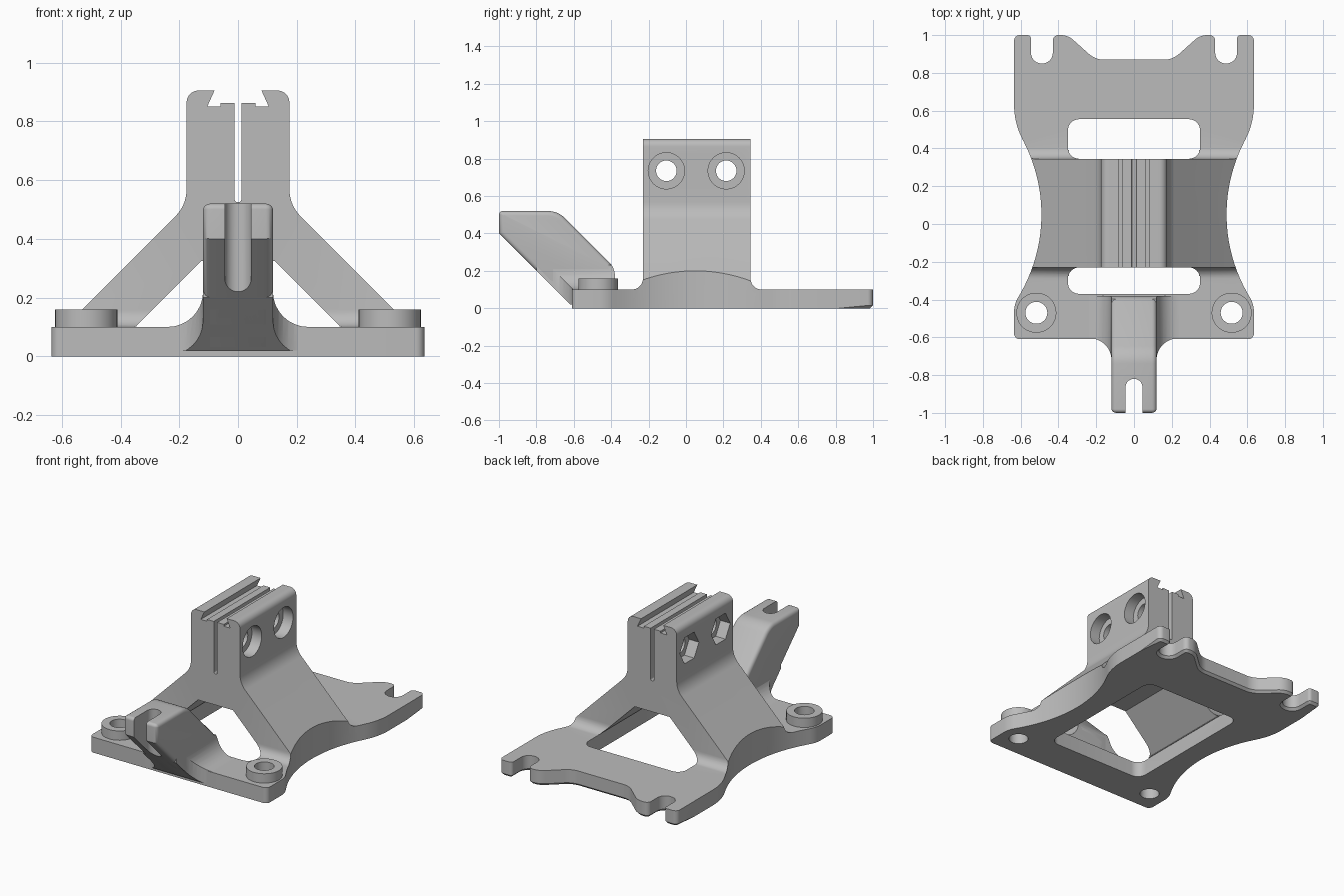
import bpy, bmesh, math
from mathutils import Vector

if "Cube" in bpy.data.objects:
    bpy.data.objects.remove(bpy.data.objects["Cube"])

grey = bpy.data.materials.new("plain_grey")
grey.use_nodes = True
COLOUR = (0.5, 0.5, 0.5, 1)
grey.diffuse_color = COLOUR
grey.node_tree.nodes["Principled BSDF"].inputs["Base Color"].default_value = COLOUR


def rounded(points, steps=8):
    """Closed outline; a third value in a point is its corner radius."""
    out = []
    for i, p in enumerate(points):
        c = Vector(p[:2])
        if len(p) < 3:
            out.append(c)
            continue
        u = (Vector(points[i - 1][:2]) - c).normalized()
        v = (Vector(points[(i + 1) % len(points)][:2]) - c).normalized()
        half = u.angle(v) / 2
        centre = c + (u + v).normalized() * p[2] / math.sin(half)
        a = c + u * p[2] / math.tan(half) - centre
        b = c + v * p[2] / math.tan(half) - centre
        start = math.atan2(a.y, a.x)
        turn = math.atan2(a.x * b.y - a.y * b.x, a.dot(b))
        for k in range(steps + 1):
            t = start + turn * k / steps
            out.append(centre + p[2] * Vector((math.cos(t), math.sin(t))))
    return out


def mirrored(points):
    return points + [(-p[0], *p[1:]) for p in reversed(points)]


def circle(x, y, r, sides=40):
    return [(x + r * math.cos(math.tau * k / sides), y + r * math.sin(math.tau * k / sides))
            for k in range(sides)]


def prism(name, outline, axis, lo, hi, pick=None, bevel=0.0, segments=1):
    """Extrude an outline along an axis; bevel the edges chosen by pick."""
    place = {"x": lambda a, b, d: (d, a, b),
             "y": lambda a, b, d: (a, d, b),
             "z": lambda a, b, d: (a, b, d)}[axis]
    bm = bmesh.new()
    base = bm.faces.new([bm.verts.new(place(p[0], p[1], lo)) for p in rounded(outline)])
    top = bmesh.ops.extrude_face_region(bm, geom=[base], use_keep_orig=True)["geom"]
    shift = Vector(place(0, 0, hi - lo))
    bmesh.ops.translate(bm, vec=shift, verts=[g for g in top if isinstance(g, bmesh.types.BMVert)])
    bmesh.ops.recalc_face_normals(bm, faces=bm.faces)
    if pick:
        bmesh.ops.bevel(bm, geom=[e for e in bm.edges if pick(e)], offset=bevel,
                        segments=segments, profile=0.5, affect="EDGES", clamp_overlap=False)
    mesh = bpy.data.meshes.new(name)
    bm.to_mesh(mesh)
    bm.free()
    mesh.materials.append(grey)
    obj = bpy.data.objects.new(name, mesh)
    bpy.context.collection.objects.link(obj)
    return obj


def combine(target, tool, operation="DIFFERENCE"):
    mod = target.modifiers.new("combine", "BOOLEAN")
    mod.operation, mod.object, mod.solver = operation, tool, "EXACT"
    bpy.context.view_layer.objects.active = target
    bpy.ops.object.modifier_apply(modifier=mod.name)
    bpy.data.objects.remove(tool)


# Plan outline: waisted plate with open slots at the back
def waist(d):
    return (1.33 - math.sqrt(0.84 ** 2 - d * d), 0.05 + d)


plan = [(0.635, -0.61, 0.03), (0.635, -0.426, 0.15)]
plan += [waist(-0.42 + 0.8 * k / 20) for k in range(21)]
plan += [(0.635, 0.536, 0.4), (0.635, 1, 0.03), (0.545, 1, 0.02), (0.545, 0.85, 0.055),
         (0.43, 0.85, 0.055), (0.43, 1, 0.03), (0.35, 1, 0.1), (0.205, 0.87, 0.12)]
body = prism("bracket_body", mirrored(plan), "z", 0, 1.2,
             lambda e: all(v.co.z < 0.001 and v.co.y > 0.8 for v in e.verts), 0.015)

# Front outline: sloping legs, split clamp and dovetail groove
front = [(0.7, -0.1), (0.7, 0.105), (0.585, 0.105), (0.175, 0.515, 0.13), (0.175, 0.905, 0.04),
         (0.08, 0.905), (0.105, 0.85), (0.06, 0.85), (0.06, 0.862), (0.012, 0.862),
         (0.012, 0.525, 0.011)]
combine(body, prism("front_shape", mirrored(front), "y", -1.2, 1.2), "INTERSECT")

# Side outline: flat plate with a filleted upright
side = [(-0.8, -0.2), (1.1, -0.2), (1.1, 0.1), (0.345, 0.1, 0.06), (0.345, 1.1),
        (-0.23, 1.1), (-0.23, 0.1, 0.06), (-0.8, 0.1)]
combine(body, prism("side_shape", side, "x", -1, 1), "INTERSECT")

# Plate window and the opening between the legs
window = [(0.35, -0.37, 0.06), (0.35, 0.555, 0.06)]
combine(body, prism("window_cut", mirrored(window), "z", -0.3, 0.102))
arch = [(0.345, 0.05), (0.345, 0.105), (0.125, 0.325)]
combine(body, prism("arch_cut", mirrored(arch), "y", -0.33, 0.44))

# Clamp bolt holes: round recess on the left, hexagonal on the right
for y in (-0.105, 0.215):
    combine(body, prism("bolt_cut", circle(y, 0.735, 0.055), "x", -0.5, 0.5))
    combine(body, prism("head_cut", circle(y, 0.735, 0.097), "x", 0.105, 0.5))
    combine(body, prism("nut_cut", circle(y, 0.735, 0.097, 6), "x", -0.5, -0.105))

# Raised screw bosses on the front corners
parts = [body]
for label, s in (("left", 1), ("right", -1)):
    spot = (s * 0.517, -0.47)
    boss = prism(label + "_boss", circle(*spot, 0.106), "z", 0.08, 0.16)
    for target in (boss, body):
        combine(target, prism("screw_cut", circle(*spot, 0.058), "z", -0.2, 0.4))
    parts.append(boss)

# Leaning front hook with softened sides and a slot in its tip
hook_side = [(-1, 0.4), (-0.62, 0.02), (-0.38, 0.02), (-0.38, 0.215, 0.1),
             (-0.685, 0.52, 0.13), (-1, 0.52, 0.02)]
hook = prism("front_hook", hook_side, "x", -0.12, 0.12,
             lambda e: any(abs(f.normal.x) > 0.9 for f in e.link_faces), 0.025, 4)
slot = [(0.045, -1.2), (0.045, -0.82, 0.0445)]
combine(hook, prism("slot_cut", mirrored(slot), "z", 0, 1))
parts.append(hook)

# Flared root blending the hook into the plate
flare = [(0.24, 0), (0.24, 0.1), (0.119, 0.1, 0.12), (0.119, 0.23)]
root = prism("hook_root", mirrored(flare), "y", -1.1, -0.2)
root_plan = [(0.119, -0.8), (0.119, -0.605, 0.115), (0.24, -0.605), (0.24, -0.376)]
combine(root, prism("root_plan", mirrored(root_plan), "z", -0.2, 0.5), "INTERSECT")
combine(root, prism("root_side", hook_side, "x", -0.4, 0.4), "INTERSECT")
parts.append(root)

# Smooth the fillets, keep the machined edges sharp
bpy.ops.object.select_all(action="DESELECT")
for obj in parts:
    obj.select_set(True)
bpy.context.view_layer.objects.active = body
bpy.ops.object.shade_smooth_by_angle(angle=math.radians(30))
